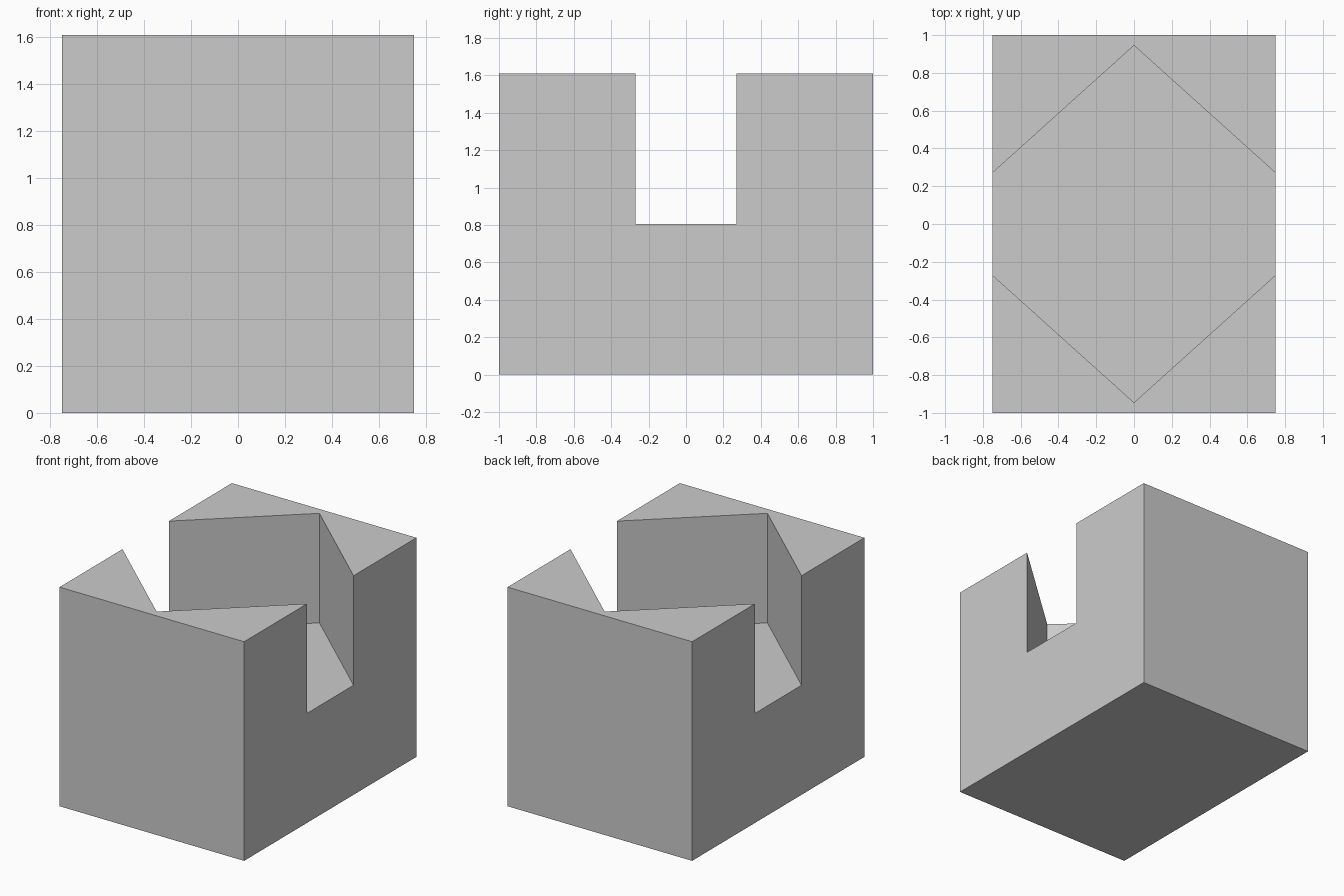
import bpy
import bmesh

WIDTH, DEPTH, HEIGHT = 1.5, 2.0, 1.61
FLOOR = 0.805        # height of the pocket floor
TIP, MOUTH = 0.945, 0.27   # pocket half-length at the middle and at the sides
OVERSHOOT = 0.1

cube = bpy.data.objects.get("Cube")
if cube:
    bpy.data.objects.remove(cube, do_unlink=True)

grey = bpy.data.materials.new("plain_grey")
grey.use_nodes = True
colour = (0.6, 0.6, 0.6, 1)
grey.diffuse_color = colour
grey.node_tree.nodes["Principled BSDF"].inputs["Base Color"].default_value = colour


def prism(name, outline, bottom, top):
    """Extrude a plan outline upwards into a solid."""
    bm = bmesh.new()
    face = bm.faces.new([bm.verts.new((x, y, bottom)) for x, y in outline])
    raised = bmesh.ops.extrude_face_region(bm, geom=[face])["geom"]
    verts = [v for v in raised if isinstance(v, bmesh.types.BMVert)]
    bmesh.ops.translate(bm, verts=verts, vec=(0, 0, top - bottom))
    bmesh.ops.recalc_face_normals(bm, faces=bm.faces)
    mesh = bpy.data.meshes.new(name)
    bm.to_mesh(mesh)
    bm.free()
    mesh.materials.append(grey)
    obj = bpy.data.objects.new(name, mesh)
    bpy.context.collection.objects.link(obj)
    return obj


# Solid block
hx, hy = WIDTH / 2, DEPTH / 2
block = prism("notched_block", [(-hx, -hy), (hx, -hy), (hx, hy), (-hx, hy)], 0, HEIGHT)

# Hexagonal pocket, its slanted walls carried on past the open sides
ex = hx + OVERSHOOT
ey = MOUTH - OVERSHOOT * (TIP - MOUTH) / hx
hexagon = [(0, -TIP), (ex, -ey), (ex, ey), (0, TIP), (-ex, ey), (-ex, -ey)]
cutter = prism("pocket_cutter", hexagon, FLOOR, HEIGHT + OVERSHOOT)
cutter.hide_render = True

cut = block.modifiers.new("pocket", "BOOLEAN")
cut.operation = "DIFFERENCE"
cut.solver = "EXACT"
cut.object = cutter

# Apply the cut and drop the helper
bpy.context.view_layer.objects.active = block
bpy.ops.object.modifier_apply(modifier=cut.name)
bpy.data.objects.remove(cutter, do_unlink=True)
